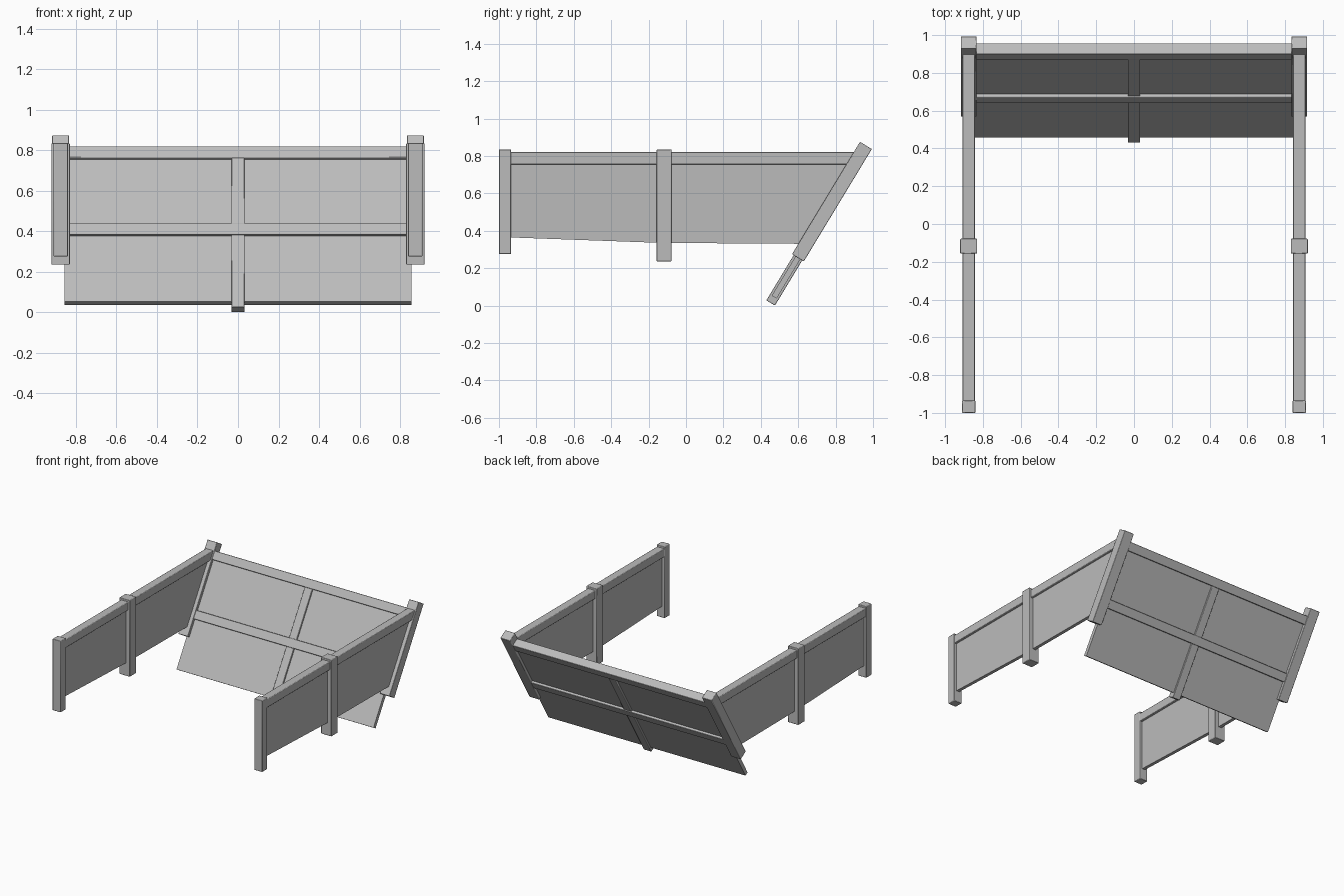
import bpy, bmesh, math
from mathutils import Matrix, Vector

old = bpy.data.objects.get("Cube")
if old:
    bpy.data.objects.remove(old, do_unlink=True)

# One plain grey for everything
grey = bpy.data.materials.new("plain grey")
grey.use_nodes = True
colour = (0.5, 0.5, 0.5, 1)
grey.diffuse_color = colour
grey.node_tree.nodes["Principled BSDF"].inputs["Base Color"].default_value = colour

LEAN = math.atan2(0.363, 0.6)          # backward lean of the rear wall
FOOT = Vector((0, 0.444, 0))           # where the lean line meets the ground


def finish(name, bm, bevel=0.0):
    bmesh.ops.recalc_face_normals(bm, faces=bm.faces)
    mesh = bpy.data.meshes.new(name)
    bm.to_mesh(mesh)
    bm.free()
    mesh.materials.append(grey)
    obj = bpy.data.objects.new(name, mesh)
    bpy.context.collection.objects.link(obj)
    if bevel:
        mod = obj.modifiers.new("soft edges", 'BEVEL')
        mod.width = bevel
        mod.segments = 2
        bpy.ops.object.select_all(action='DESELECT')
        obj.select_set(True)
        bpy.context.view_layer.objects.active = obj
        bpy.ops.object.shade_smooth_by_angle(angle=math.radians(50))
    return obj


def box(name, low, high, bevel=0.004, leaning=False):
    """Box between two corners; a leaning box uses z as distance up the slope."""
    low, high = Vector(low), Vector(high)
    bm = bmesh.new()
    bmesh.ops.create_cube(bm, size=1)
    bm.transform(Matrix.Translation((low + high) / 2) @ Matrix.Diagonal((high - low).to_4d()))
    if leaning:
        bm.transform(Matrix.Translation(FOOT) @ Matrix.Rotation(-LEAN, 4, 'X'))
    return finish(name, bm, bevel)


def up(z):
    return z / math.cos(LEAN)


# Side walls, mirrored left and right
for side, s in (("left", 1), ("right", -1)):
    def pair(a, b):
        return sorted((s * a, s * b))

    x0, x1 = pair(0.84, 0.91)
    box(side + "_front_post", (x0, -1, 0.275), (x1, -0.935, 0.835))
    x0, x1 = pair(0.83, 0.92)
    box(side + "_middle_post", (x0, -0.157, 0.235), (x1, -0.078, 0.835))
    box(side + "_rear_post", (x0 + 0.003, -0.037, up(0.255)),
        (x1 - 0.003, 0.037, up(0.856)), leaning=True)
    x0, x1 = pair(0.843, 0.907)
    box(side + "_top_rail", (x0, -0.96, 0.755), (x1, 0.905, 0.82))

    # Thin side panel whose rear edge follows the leaning post
    outline = [(-0.96, 0.365), (-0.13, 0.335), (0.64, 0.33), (0.915, 0.785), (-0.96, 0.785)]
    bm = bmesh.new()
    face = bm.faces.new([bm.verts.new((s * 0.875 - 0.013, y, z)) for y, z in outline])
    ext = bmesh.ops.extrude_face_region(bm, geom=[face])
    bmesh.ops.translate(bm, vec=(0.026, 0, 0),
                        verts=[v for v in ext["geom"] if isinstance(v, bmesh.types.BMVert)])
    finish(side + "_side_panel", bm)

# Leaning rear wall
box("rear_panel", (-0.855, -0.015, up(0.045)), (0.855, 0.015, up(0.785)), 0, True)
box("rear_centre_post", (-0.033, -0.027, up(0.014)), (0.033, 0.027, up(0.775)), leaning=True)
for name, z in (("rear_top_rail", 0.775), ("rear_middle_rail", 0.397)):
    box(name, (-0.85, -0.033, up(z) - 0.033), (0.85, 0.033, up(z) + 0.033), leaning=True)
